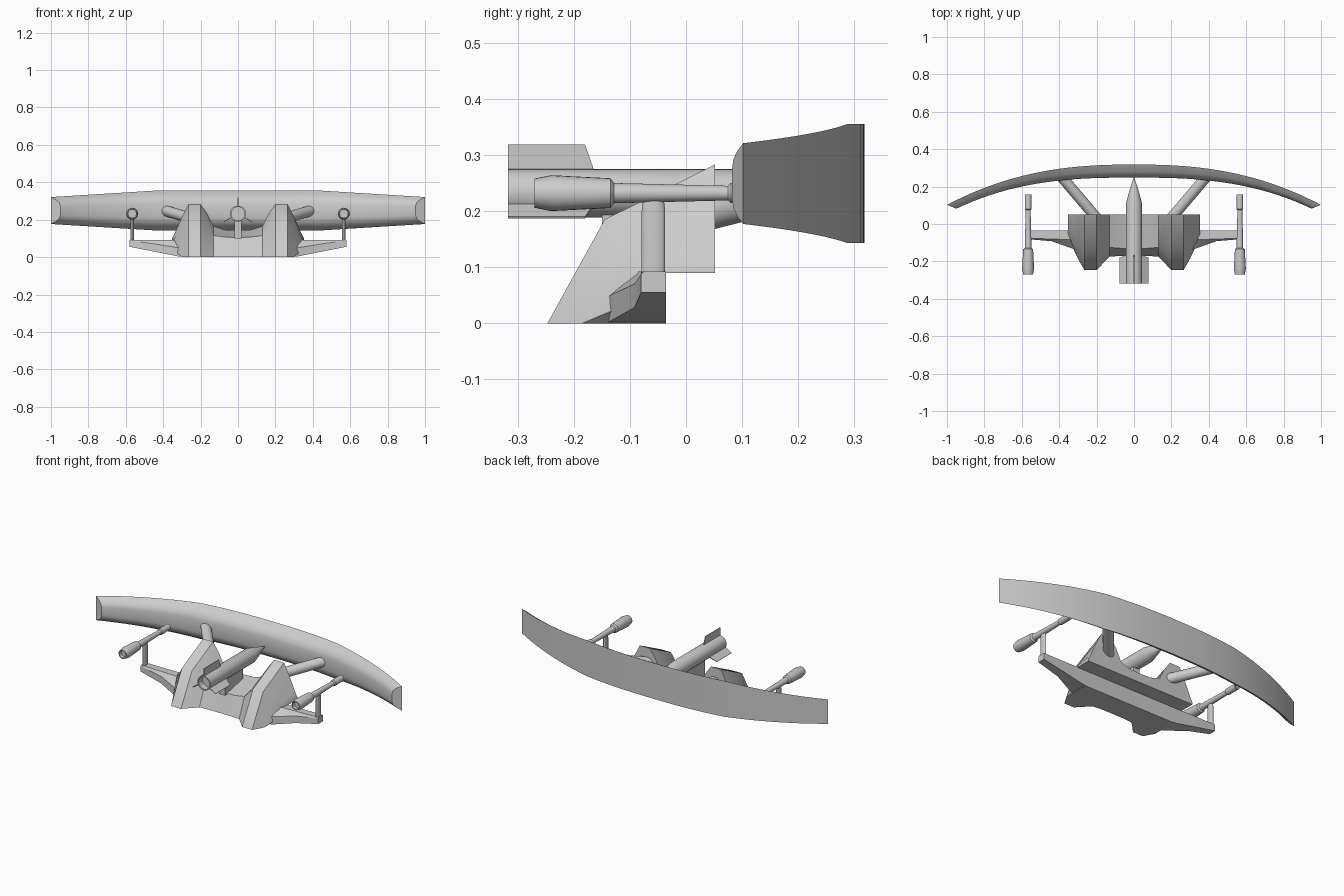
import bpy, bmesh, math
from mathutils import Vector, Matrix

if "Cube" in bpy.data.objects:
    bpy.data.objects.remove(bpy.data.objects["Cube"])


def finish(bm, name, angle=35, mirror=False):
    bmesh.ops.recalc_face_normals(bm, faces=bm.faces)
    me = bpy.data.meshes.new(name)
    bm.to_mesh(me)
    bm.free()
    ob = bpy.data.objects.new(name, me)
    bpy.context.collection.objects.link(ob)
    bpy.ops.object.select_all(action='DESELECT')
    bpy.context.view_layer.objects.active = ob
    ob.select_set(True)
    if angle:
        bpy.ops.object.shade_smooth_by_angle(angle=math.radians(angle))
    if mirror:
        mod = ob.modifiers.new("mirror", 'MIRROR')
        mod.use_mirror_merge = False
    return ob


def loft(sections, name, angle=35, mirror=False):
    """Skin a list of closed sections and cap both ends."""
    bm = bmesh.new()
    rings = [[bm.verts.new(p) for p in s] for s in sections]
    n = len(rings[0])
    for a, b in zip(rings, rings[1:]):
        for i in range(n):
            j = (i + 1) % n
            bm.faces.new((a[i], a[j], b[j], b[i]))
    bm.faces.new(rings[0])
    bm.faces.new(rings[-1])
    return finish(bm, name, angle, mirror)


def turned(profile, cx, cz, name, mirror=False, seg=24):
    """Round part along y from (y, radius) pairs."""
    secs = [[(cx + r * math.cos(2 * math.pi * k / seg), y,
              cz + r * math.sin(2 * math.pi * k / seg)) for k in range(seg)]
            for y, r in profile]
    return loft(secs, name, 35, mirror)


# Wide curved reflector: flat back, rounded front
shape = [(0, 1), (.55, .8), (.88, .6), (1, .35), (1, 0),
         (1, -.35), (.88, -.6), (.55, -.8), (0, -1)]
secs = []
for i in range(-20, 21):
    x = i / 20
    a = abs(x)
    y = .318 - .216 * a ** 2.45
    h = .106 - .034 * max(0, a - .45) / .55
    dx, dy = -.05 * x * a, -.07 + .05 * a ** 2
    secs.append([(x + dx * d, y + dy * d, .249 + h * t) for d, t in shape])
loft(secs, "reflector", 40)

# Body with two raised lobes: x, front y, shoulder y, shoulder z, rear top z
half = [(0, -.17, -.13, .105, .143), (.07, -.17, -.13, .107, .146),
        (.13, -.175, -.125, .115, .165), (.165, -.21, -.135, .15, .235),
        (.2, -.247, -.145, .185, .283), (.265, -.247, -.145, .185, .283),
        (.30, -.185, -.115, .14, .215), (.335, -.11, -.09, .105, .135),
        (.352, -.06, -.055, .095, .1)]
stations = [(-s[0],) + s[1:] for s in half[:0:-1]] + half
secs = []
for x, yf, ym, zm, zt in stations:
    k = abs(x)
    zb = max(0, (k - .3) * .9)
    secs.append([(x, yf, zb), (x, -.036, zb), (x, -.036, .09), (x, .052, .09),
                 (x, .052, zt), (x, ym, zm)])
loft(secs, "body", 35)

# Tapered side arms: x, front y, bottom z, front top z, chamfer y
secs = []
for x, yf, zb, zf, yc in [(.27, -.145, 0, .042, -.085), (.32, -.135, .004, .05, -.085),
                          (.44, -.092, .028, .07, -.08), (.58, -.08, .055, .088, -.076)]:
    secs.append([(x, yf, zb), (x, -.036, zb), (x, -.036, .092), (x, yc, .092), (x, yf, zf)])
loft(secs, "side_arm", 30, True)

# Gun posts
secs = []
for z, s in [(.085, 1), (.2, 1), (.225, .85)]:
    secs.append([(.566 + .009 * s * math.cos(k * math.pi / 8),
                  -.058 + .021 * s * math.sin(k * math.pi / 8), z) for k in range(16)])
loft(secs, "gun_post", 40, True)

# Side guns with a hollow rear can and a muzzle collar
turned([(-.25, .021), (-.27, .021), (-.27, .026), (-.24, .032), (-.135, .0265), (-.128, .018),
        (.075, .013), (.08, .018), (.157, .018), (.157, .011), (.14, .011)],
       .566, .232, "side_gun", True)

# Central missile with open tail and pointed nose
turned([(-.28, .036), (-.317, .036), (-.317, .043), (.11, .043), (.18, .024), (.25, .001)],
       0, .232, "missile", seg=28)

# Three tail fins
for k in range(3):
    rot = Matrix.Rotation(k * 2 * math.pi / 3, 3, 'Y')
    secs = [[rot @ Vector((t, y, r)) + Vector((0, 0, .232)) for y, r in
             [(-.317, .038), (-.317, .087), (-.18, .087), (-.163, .038)]] for t in (-.002, .002)]
    loft(secs, "tail_fin", 0)

# Missile pylon
loft([[(x, -.15, .1), (x, .02, .1), (x, .02, .2), (x, -.15, .2)] for x in (-.019, .019)],
     "pylon", 0)

# Struts joining the body to the reflector
a, b = Vector((.19, .02, .19)), Vector((.395, .262, .25))
q = (b - a).to_track_quat('Z', 'Y')
ring = [Vector((.029 * math.cos(k * math.pi / 10), .029 * math.sin(k * math.pi / 10), 0))
        for k in range(20)]
loft([[p + q @ v for v in ring] for p in (a, b)], "strut", 40, True)
